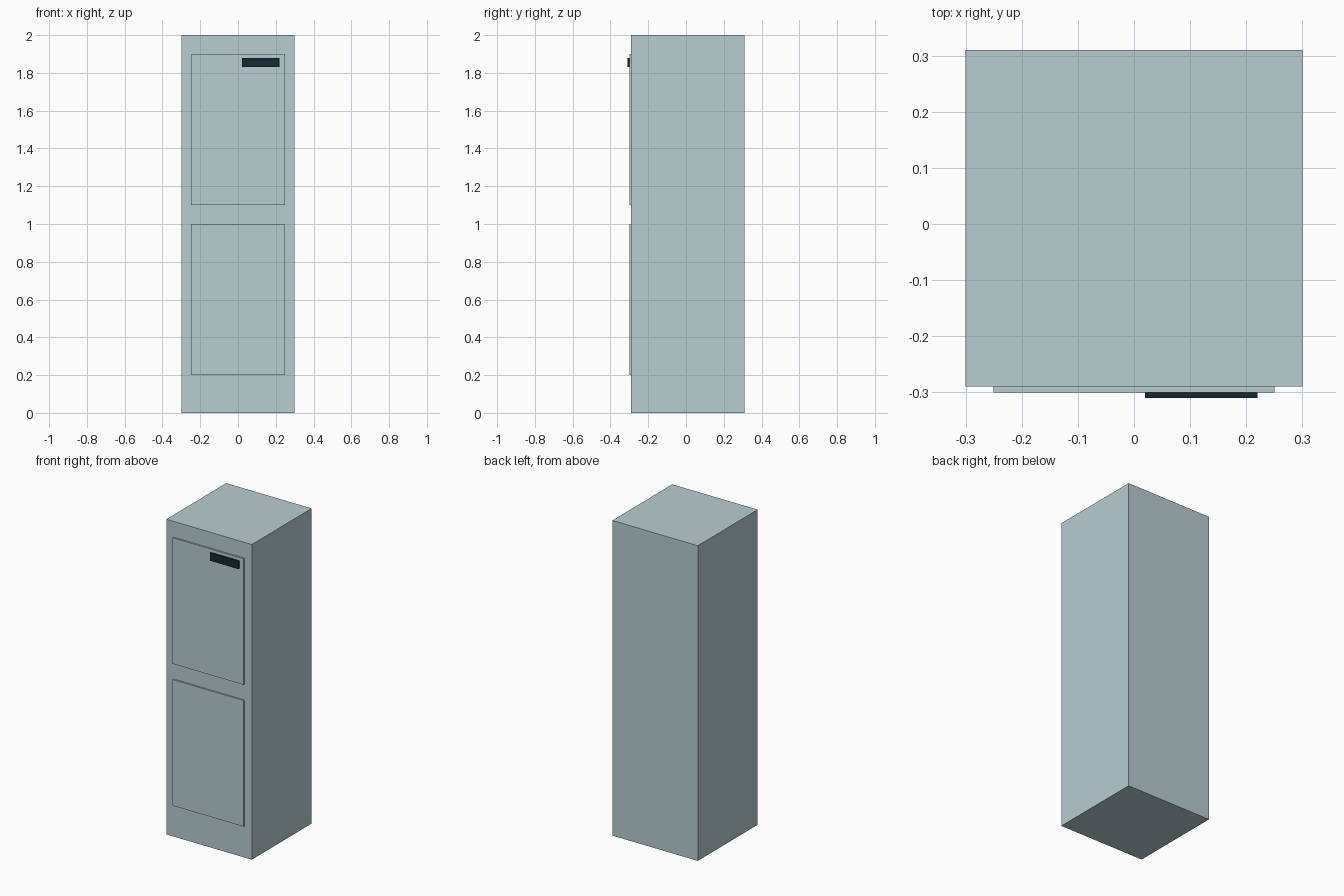
import bpy

if "Cube" in bpy.data.objects:
    bpy.data.objects.remove(bpy.data.objects["Cube"])


def material(name, color):
    mat = bpy.data.materials.new(name)
    mat.diffuse_color = color
    mat.use_nodes = True
    mat.node_tree.nodes["Principled BSDF"].inputs["Base Color"].default_value = mat.diffuse_color
    return mat


def box(name, x, y, z, mat):
    """Flat-faced box from (min, max) ranges on each axis."""
    spans = (x, y, z)
    bpy.ops.mesh.primitive_cube_add(size=1, location=[(a + b) / 2 for a, b in spans])
    ob = bpy.context.object
    ob.name = name
    ob.scale = [b - a for a, b in spans]
    bpy.ops.object.transform_apply(location=False, rotation=False, scale=True)
    ob.data.materials.append(mat)
    return ob


shell = material("pale_blue_grey", (0.48, 0.61, 0.64, 1))
dark = material("dark_blue_black", (0.008, 0.022, 0.032, 1))

# Cabinet body
box("cabinet_body", (-0.30, 0.30), (-0.29, 0.31), (0, 2), shell)

# Raised front panels
for name, bottom in (("lower_panel", 0.2), ("upper_panel", 1.1)):
    box(name, (-0.25, 0.25), (-0.30, -0.29), (bottom, bottom + 0.8), shell)

# Dark display strip on the upper panel
box("display_strip", (0.02, 0.22), (-0.31, -0.30), (1.83, 1.88), dark)
